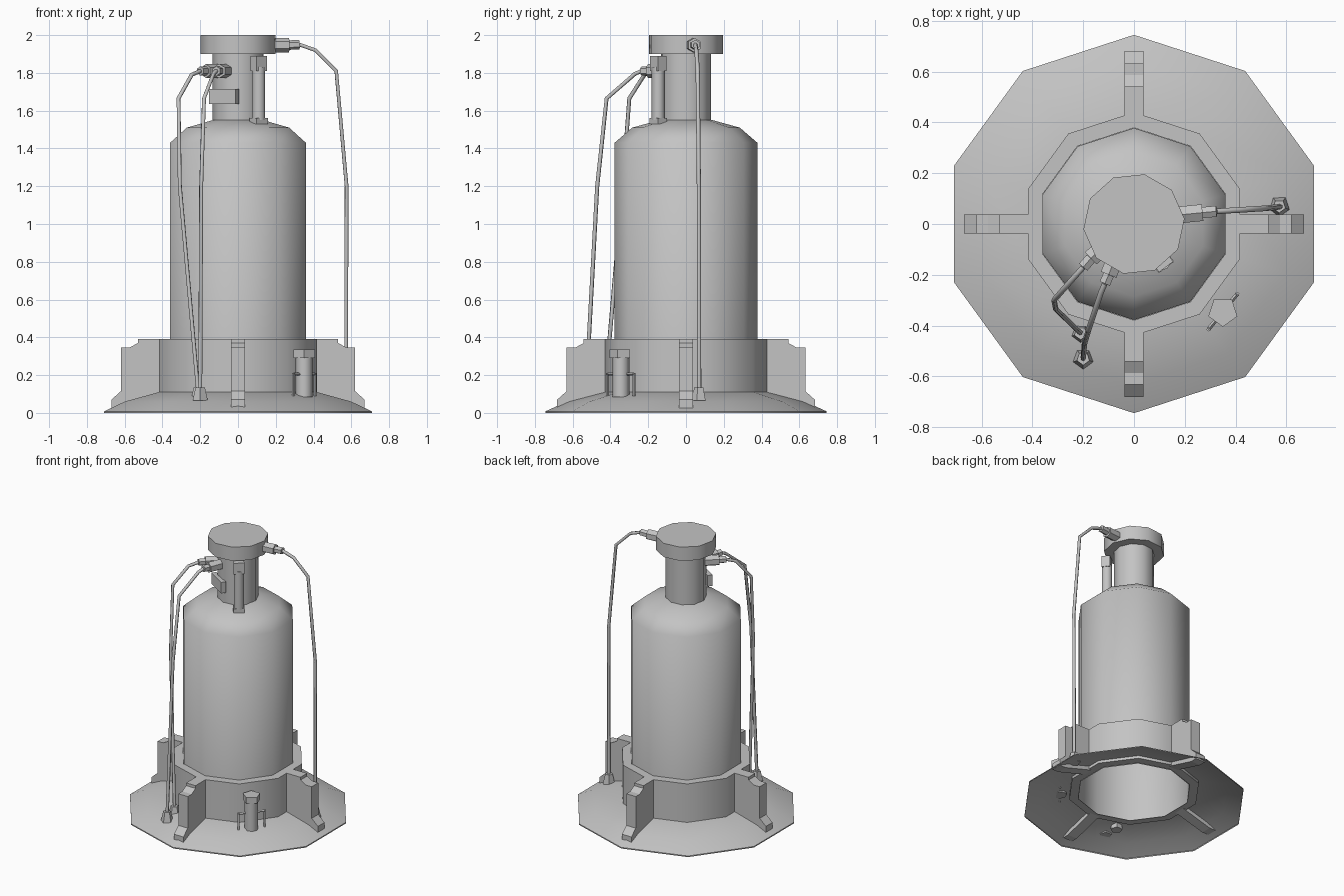
import bpy, bmesh, math
from mathutils import Vector, Matrix

if "Cube" in bpy.data.objects:
    bpy.data.objects.remove(bpy.data.objects["Cube"], do_unlink=True)

grey = bpy.data.materials.new("plain grey")
grey.use_nodes = True
grey.diffuse_color = (0.55, 0.55, 0.55, 1)
grey.node_tree.nodes["Principled BSDF"].inputs["Base Color"].default_value = (0.55, 0.55, 0.55, 1)


def finish(name, bm, smooth=None, recalc=True):
    if recalc:
        bmesh.ops.recalc_face_normals(bm, faces=bm.faces)
    mesh = bpy.data.meshes.new(name)
    bm.to_mesh(mesh)
    bm.free()
    mesh.materials.append(grey)
    obj = bpy.data.objects.new(name, mesh)
    bpy.context.collection.objects.link(obj)
    if smooth:
        bpy.ops.object.select_all(action='DESELECT')
        obj.select_set(True)
        bpy.context.view_layer.objects.active = obj
        bpy.ops.object.shade_smooth_by_angle(angle=math.radians(smooth))
    return obj


def lathe(name, profile, turn=90, sides=10, closed=False, cap=False, smooth=50):
    """Turn a profile of (radius, z) points, listed from the bottom up."""
    bm = bmesh.new()
    rings = []
    for r, z in profile:
        angles = [math.radians(turn) + math.tau * i / sides for i in range(sides)]
        rings.append([bm.verts.new((r * math.cos(a), r * math.sin(a), z)) for a in angles])
    pairs = list(zip(rings, rings[1:])) + ([(rings[-1], rings[0])] if closed else [])
    for low, high in pairs:
        for i in range(sides):
            j = (i + 1) % sides
            bm.faces.new((low[i], low[j], high[j], high[i]))
    if cap:
        bm.faces.new(rings[-1])
        bm.faces.new(rings[0][::-1])
    return finish(name, bm, smooth, recalc=closed or cap)


def rod(name, p, q, r1, r2=None, sides=6, smooth=None):
    """Straight round bar or taper from p to q."""
    p, q = Vector(p), Vector(q)
    d = q - p
    m = Matrix.Translation((p + q) / 2) @ d.to_track_quat('Z', 'Y').to_matrix().to_4x4()
    bm = bmesh.new()
    bmesh.ops.create_cone(bm, cap_ends=True, segments=sides, radius1=r1,
                          radius2=r1 if r2 is None else r2, depth=d.length, matrix=m)
    return finish(name, bm, smooth)


def box(name, centre, size, angle=0):
    m = (Matrix.Translation(centre) @ Matrix.Rotation(math.radians(angle), 4, 'Z')
         @ Matrix.Diagonal((*size, 1)))
    bm = bmesh.new()
    bmesh.ops.create_cube(bm, size=1, matrix=m)
    return finish(name, bm)


def hose(name, points):
    curve = bpy.data.curves.new(name, 'CURVE')
    curve.dimensions = '3D'
    curve.bevel_depth = 0.011
    curve.bevel_resolution = 1
    curve.use_fill_caps = True
    spline = curve.splines.new('POLY')
    spline.points.add(len(points) - 1)
    for point, co in zip(spline.points, points):
        point.co = (*co, 1)
    curve.materials.append(grey)
    obj = bpy.data.objects.new(name, curve)
    bpy.context.collection.objects.link(obj)
    bpy.ops.object.select_all(action='DESELECT')
    obj.select_set(True)
    bpy.context.view_layer.objects.active = obj
    bpy.ops.object.convert(target='MESH')


# Main turned parts
lathe("base_skirt", [(0.745, 0), (0.745, 0.008), (0.63, 0.06), (0.44, 0.11), (0.378, 0.11)])
lathe("base_ring", [(0.44, 0.09), (0.44, 0.39), (0.379, 0.39), (0.379, 0.09)], closed=True)
lathe("tank_body", [(0.378, 0.085), (0.378, 1.43), (0.285, 1.51), (0.14, 1.55), (0.1, 1.555)])
lathe("neck", [(0.135, 1.53), (0.135, 1.91)], turn=6, cap=True)
lathe("top_cap", [(0.2, 1.9), (0.2, 2.0)], turn=6, cap=True)

# Four stepped support fins
fin = [(0.39, 0.39), (0.53, 0.39), (0.53, 0.37), (0.575, 0.345), (0.62, 0.345),
       (0.62, 0.115), (0.67, 0.07), (0.67, 0.025), (0.62, 0.025), (0.39, 0.09)]
for side, angle in (("left", 0), ("back", 90), ("right", 180), ("front", 270)):
    shift = 0.012 if angle % 180 else 0
    bm = bmesh.new()
    face = bm.faces.new([bm.verts.new((r + shift, -0.038, z)) for r, z in fin])
    new = bmesh.ops.extrude_face_region(bm, geom=[face])["geom"]
    bmesh.ops.translate(bm, vec=(0, 0.076, 0),
                        verts=[v for v in new if isinstance(v, bmesh.types.BMVert)])
    bmesh.ops.rotate(bm, verts=bm.verts, matrix=Matrix.Rotation(math.radians(angle), 3, 'Z'))
    finish(side + "_fin", bm)

# Hoses, each with a stepped connector at the top and a foot on the skirt
hoses = {
    "left_hose": ((0.17, 0.035, 1.947), (0.27, 0.045, 1.947),
                  [(0.325, 0.05, 1.95), (0.41, 0.055, 1.92), (0.52, 0.062, 1.81),
                   (0.575, 0.068, 1.2), (0.572, 0.07, 0.1)]),
    "right_hose": ((-0.1, -0.07, 1.81), (-0.17, -0.135, 1.81),
                   [(-0.2, -0.17, 1.81), (-0.245, -0.22, 1.79), (-0.315, -0.3, 1.665),
                    (-0.308, -0.335, 1.2), (-0.21, -0.43, 0.1)]),
    "front_hose": ((-0.06, -0.1, 1.81), (-0.1, -0.2, 1.81),
                   [(-0.115, -0.235, 1.81), (-0.13, -0.27, 1.795), (-0.18, -0.42, 1.665),
                    (-0.195, -0.47, 1.2), (-0.2, -0.53, 0.1)]),
}
for name, (root, step, path) in hoses.items():
    rod(name + "_socket", root, step, 0.038)
    rod(name + "_nut", step, path[0], 0.025)
    hose(name, path)
    x, y, z = path[-1]
    rod(name + "_foot", (x, y, 0.065), (x, y, 0.135), 0.042, 0.026, sides=5)

# Upright pipe beside the neck
px, py = 0.11, -0.147
rod("side_pipe", (px, py, 1.55), (px, py, 1.83), 0.035, sides=10, smooth=50)
box("side_pipe_head", (px, py, 1.85), (0.055, 0.07, 0.08), -53)
box("side_pipe_foot", (px, py, 1.545), (0.06, 0.075, 0.03), -53)

# Plate on the neck
a = math.radians(238)
box("neck_plate", (0.138 * math.cos(a), 0.138 * math.sin(a), 1.675), (0.035, 0.165, 0.08), 238)

# Small valve on the skirt with two bent handles
vx, vy = 0.35, -0.345
rod("valve_body", (vx, vy, 0.085), (vx, vy, 0.3), 0.045, sides=8, smooth=50)
rod("valve_head", (vx, vy, 0.29), (vx, vy, 0.335), 0.06, sides=5)
for side, s in (("front", -1), ("back", 1)):
    ex, ey = vx + s * 0.057, vy + s * 0.07
    rod(side + "_handle_arm", (vx, vy, 0.205), (ex, ey, 0.205), 0.008, sides=4)
    rod(side + "_handle_leg", (ex, ey, 0.212), (ex, ey, 0.085), 0.008, sides=4)
